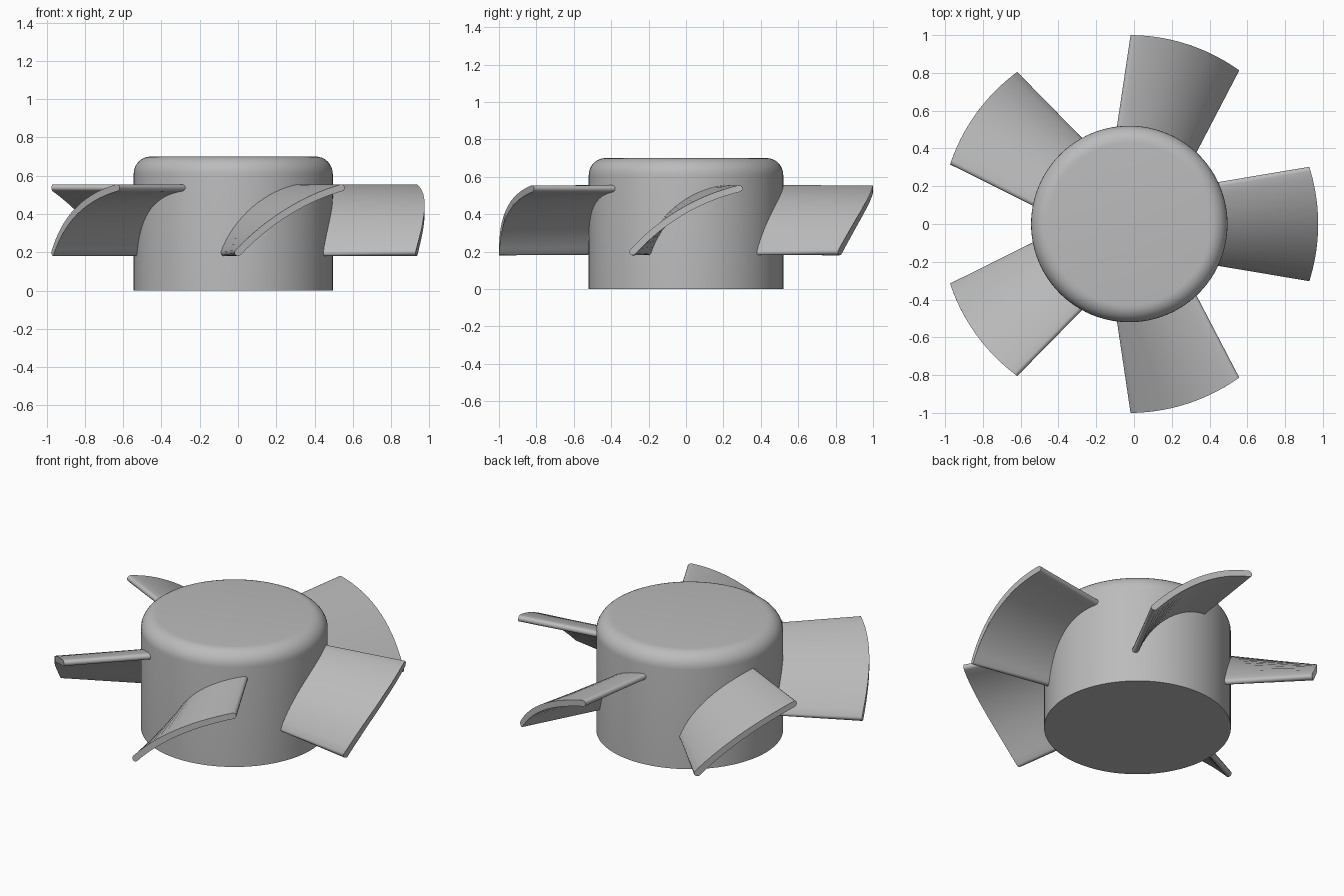
import bpy, bmesh, math
from mathutils import Vector

cube = bpy.data.objects.get("Cube")
if cube:
    bpy.data.objects.remove(cube)

CENTRE_X = -0.025
HUB_R, HUB_H, TIP_R = 0.52, 0.70, 1.0
HALF_THICK = 0.018

grey = bpy.data.materials.new("plain grey")
grey.use_nodes = True
grey.diffuse_color = (0.5, 0.5, 0.5, 1)
grey.node_tree.nodes["Principled BSDF"].inputs["Base Color"].default_value = (0.5, 0.5, 0.5, 1)


def finish(bm, name, angle=0):
    bmesh.ops.recalc_face_normals(bm, faces=bm.faces)
    mesh = bpy.data.meshes.new(name)
    bm.to_mesh(mesh)
    bm.free()
    mesh.materials.append(grey)
    obj = bpy.data.objects.new(name, mesh)
    bpy.context.collection.objects.link(obj)
    obj.location.x = CENTRE_X
    obj.rotation_euler.z = angle
    bpy.ops.object.select_all(action="DESELECT")
    obj.select_set(True)
    bpy.context.view_layer.objects.active = obj
    bpy.ops.object.shade_smooth_by_angle(angle=math.radians(35))
    return obj


def blade_section(half_width, sag, steps=16, cap=6):
    """Outline in (y, z) of a cambered strip with rounded ends."""
    start = Vector((-half_width + HALF_THICK, 0.18 + HALF_THICK))
    end = Vector((half_width - HALF_THICK, 0.555 - HALF_THICK))
    chord = end - start
    half = chord.length / 2
    slope = math.atan2(chord.y, chord.x)
    bend = 2 * math.atan(sag / half)
    radius = half / math.sin(bend)
    up = Vector((-chord.y, chord.x)).normalized()
    pivot = (start + end) / 2 + up * (sag - radius)

    def polar(angle, r):
        return Vector((math.cos(angle), math.sin(angle))) * r

    # Angles run from the low edge to the high edge
    low, high = slope + math.pi / 2 + bend, slope + math.pi / 2 - bend
    sweep = [low + (high - low) * i / steps for i in range(steps + 1)]
    outline = [pivot + polar(a, radius + HALF_THICK) for a in sweep]
    outline += [end + polar(high - math.pi * i / cap, HALF_THICK) for i in range(1, cap)]
    outline += [pivot + polar(a, radius - HALF_THICK) for a in reversed(sweep)]
    outline += [start + polar(low + math.pi - math.pi * i / cap, HALF_THICK) for i in range(1, cap)]
    return outline


# Hub: capped cylinder with a rounded top rim
bm = bmesh.new()
bmesh.ops.create_cone(bm, cap_ends=True, segments=96, radius1=HUB_R, radius2=HUB_R, depth=HUB_H)
bmesh.ops.translate(bm, verts=bm.verts, vec=(0, 0, HUB_H / 2))
rim = [e for e in bm.edges if all(v.co.z > HUB_H - 0.01 for v in e.verts)]
bmesh.ops.bevel(bm, geom=rim, offset=0.09, segments=8, profile=0.5, affect="EDGES")
finish(bm, "hub")

# Blades: lofted from a strongly curved root to a flatter tip
for n in range(5):
    bm = bmesh.new()
    rings = []
    for radius, half_width, sag in ((0.48, 0.215, 0.077), (TIP_R, 0.303, 0.05)):
        rings.append([bm.verts.new((math.sqrt(radius ** 2 - p.x ** 2), p.x, p.y))
                      for p in blade_section(half_width, sag)])
    root, tip = rings
    for i in range(len(root)):
        j = (i + 1) % len(root)
        bm.faces.new((root[i], root[j], tip[j], tip[i]))
    bm.faces.new(root)
    bm.faces.new(tip)
    finish(bm, f"blade_{n + 1}", math.tau * n / 5)
